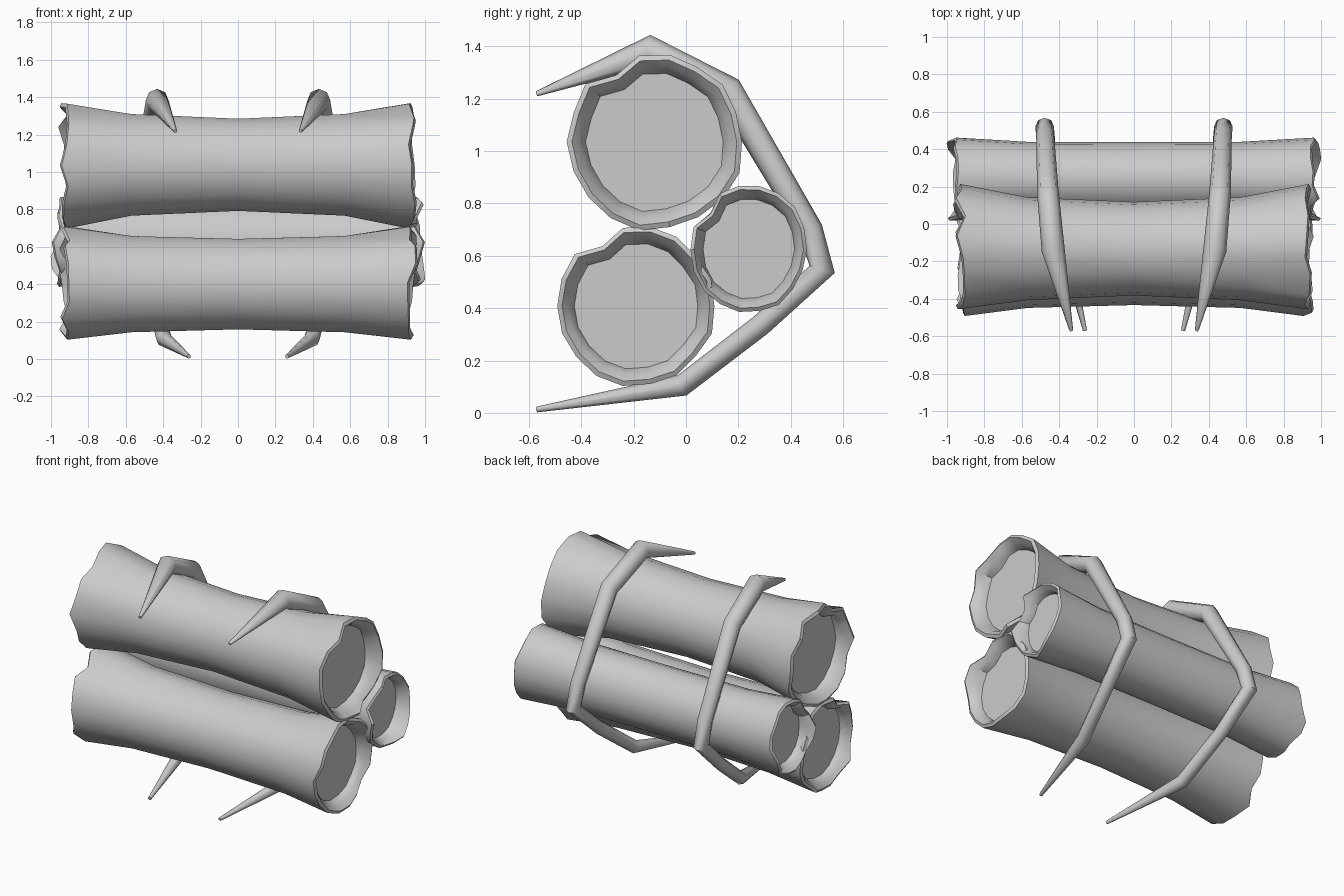
import bpy, bmesh, math, random
from mathutils import Vector

if "Cube" in bpy.data.objects:
    bpy.data.objects.remove(bpy.data.objects["Cube"])

random.seed(7)
SIDES = 18


def finish(bm, name, angle):
    bmesh.ops.recalc_face_normals(bm, faces=bm.faces)
    me = bpy.data.meshes.new(name)
    bm.to_mesh(me)
    bm.free()
    ob = bpy.data.objects.new(name, me)
    bpy.context.collection.objects.link(ob)
    bpy.ops.object.select_all(action='DESELECT')
    ob.select_set(True)
    bpy.context.view_layer.objects.active = ob
    bpy.ops.object.shade_smooth_by_angle(angle=math.radians(angle))
    return ob


def skin(bm, rings):
    """Bridge successive vertex rings and cap both ends."""
    vs = [[bm.verts.new(p) for p in r] for r in rings]
    n = len(vs[0])
    for a, b in zip(vs, vs[1:]):
        for i in range(n):
            j = (i + 1) % n
            bm.faces.new((a[i], a[j], b[j], b[i]))
    bm.faces.new(vs[0])
    bm.faces.new(vs[-1])


# Log: waisted body, flared ragged rims with a notch, recessed end caps
def log(name, cy, cz, ry, rz, mid, quarter, end_x, notch, shift):
    wob = [random.uniform(-0.03, 0.025) for _ in range(SIDES)]
    wob[notch] = -0.13
    wob[notch + 1] = 0.02

    def ring(x, s, rough, jag=None, off=(0, 0)):
        pts = []
        for i in range(SIDES):
            a = 2 * math.pi * i / SIDES
            k = s * (1 + rough * wob[i])
            dx = math.copysign(1, x) * jag[i] if jag else 0
            pts.append((x + dx, cy + off[0] + ry * k * math.cos(a),
                        cz + off[1] + rz * k * math.sin(a)))
        return pts

    def end(sign):
        jag = [random.uniform(-0.03, 0.024) for _ in range(SIDES)]
        jag = [sign * sign * j for j in jag]
        soft = [j * 0.6 for j in jag]
        return [ring(sign * 0.57, quarter, 0.12, off=shift),
                ring(sign * (end_x - 0.01), 1.0, 1, jag),
                ring(sign * end_x, 0.94, 1, jag),
                ring(sign * (end_x - 0.03), 0.86, 1, soft),
                ring(sign * (end_x - 0.06), 0.81, 1),
                ring(sign * (end_x - 0.085), 0.785, 1)]

    bm = bmesh.new()
    skin(bm, end(-1)[::-1] + [ring(0, mid, 0, off=shift)] + end(1))
    return finish(bm, name, 40)


log("top_log", -0.12, 1.035, 0.338, 0.338, 0.74, 0.815, 0.938, 6, (-0.012, 0.003))
log("bottom_log", -0.188, 0.408, 0.303, 0.303, 0.81, 0.86, 0.938, 6, (0, -0.008))
log("back_log", 0.242, 0.625, 0.222, 0.245, 0.88, 0.89, 0.978, 7, (0, 0))

# Curved tapering straps: x, y, z, radius along the path
PATH = [(0.335, -0.57, 1.219, 0.010), (0.432, -0.14, 1.382, 0.062),
        (0.46, 0.162, 1.230, 0.058), (0.475, 0.475, 0.70, 0.048),
        (0.478, 0.520, 0.548, 0.050), (0.45, 0.285, 0.335, 0.042),
        (0.395, -0.015, 0.105, 0.042), (0.262, -0.57, 0.013, 0.011)]


def strap(name, side):
    pts = [Vector((side * p[0], p[1], p[2])) for p in PATH]
    rings = []
    for i, p in enumerate(pts):
        d0 = (p - pts[max(i - 1, 0)]).normalized()
        d1 = (pts[min(i + 1, len(pts) - 1)] - p).normalized()
        t = (d0 + d1).normalized()
        u = (Vector((1, 0, 0)) - t * t.x).normalized()
        v = t.cross(u)
        r = PATH[i][3]
        rings.append([p + r * (u * math.cos(a) + v * math.sin(a))
                      for a in (math.tau * k / 8 for k in range(8))])
    bm = bmesh.new()
    skin(bm, rings)
    return finish(bm, name, 55)


strap("right_strap", 1)
strap("left_strap", -1)
